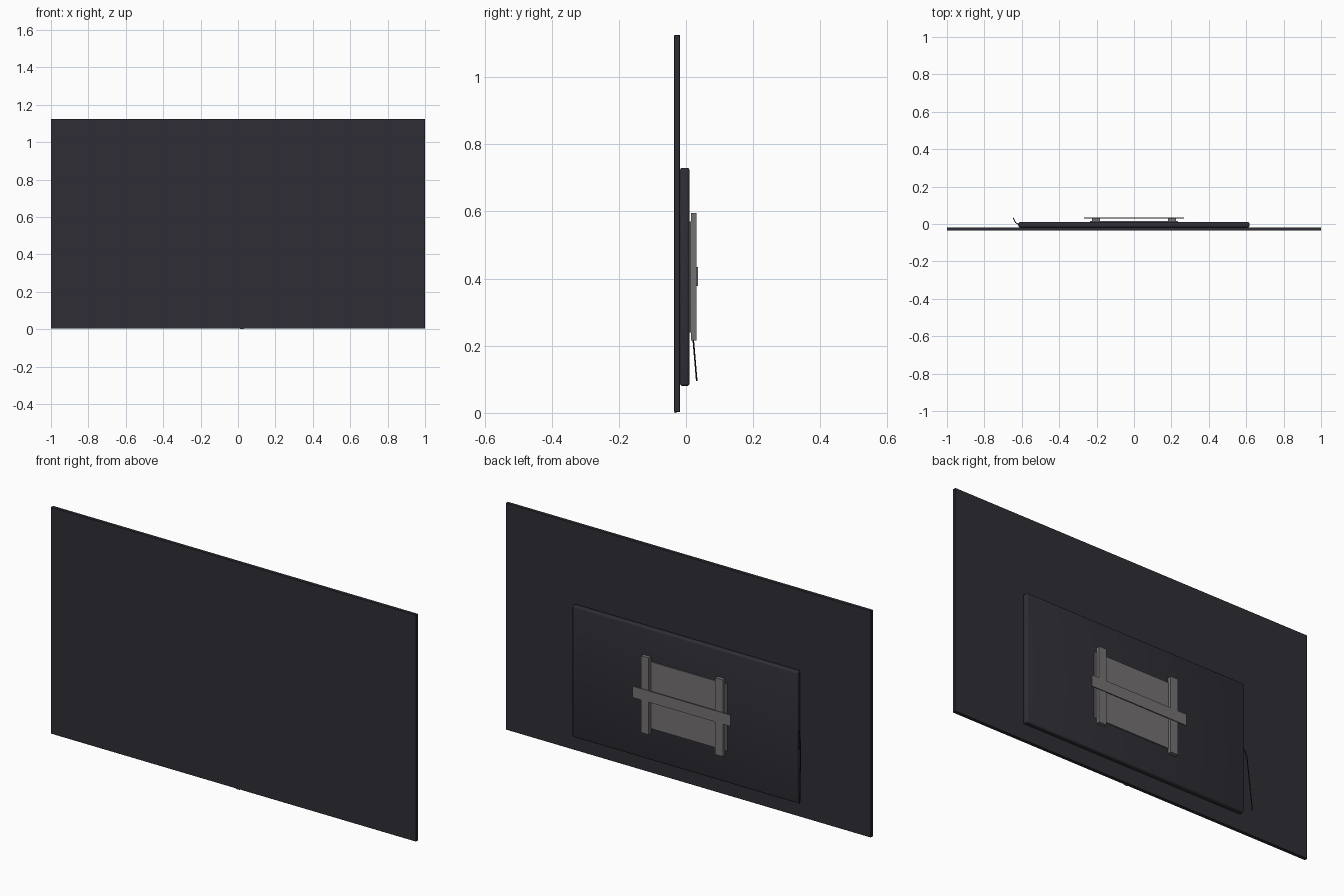
import bpy
import bmesh

if "Cube" in bpy.data.objects:
    bpy.data.objects.remove(bpy.data.objects["Cube"])


def material(name, rgb):
    m = bpy.data.materials.new(name)
    m.diffuse_color = (*rgb, 1)
    m.use_nodes = True
    m.node_tree.nodes["Principled BSDF"].inputs["Base Color"].default_value = m.diffuse_color
    return m


CASE = material("charcoal_case", (0.027, 0.027, 0.036))
STEEL = material("bracket_grey", (0.175, 0.165, 0.165))
BLACK = material("cable_black", (0.012, 0.012, 0.014))


def box(name, x, y, z, mat, bevel=0.0, segments=3):
    """Box given by its (min, max) range on each axis."""
    bm = bmesh.new()
    bmesh.ops.create_cube(bm, size=1)
    for v in bm.verts:
        for i, (lo, hi) in enumerate((x, y, z)):
            v.co[i] = lo if v.co[i] < 0 else hi
    if bevel:
        bmesh.ops.bevel(bm, geom=bm.edges[:], offset=bevel, segments=segments,
                        profile=0.5, affect='EDGES')
    me = bpy.data.meshes.new(name)
    bm.to_mesh(me)
    bm.free()
    me.materials.append(mat)
    ob = bpy.data.objects.new(name, me)
    bpy.context.collection.objects.link(ob)
    if bevel:
        bpy.context.view_layer.objects.active = ob
        ob.select_set(True)
        bpy.ops.object.shade_smooth_by_angle()
        ob.select_set(False)
    return ob


# Thin display panel and the rounded electronics housing behind it
box("screen_panel", (-1, 1), (-0.035, -0.018), (0.003, 1.125), CASE, 0.001, 1)
box("rear_housing", (-0.617, 0.617), (-0.018, 0.0105), (0.08, 0.73), CASE, 0.008)

# Small status light under the lower edge
box("status_light", (0.012, 0.032), (-0.034, -0.028), (0.0, 0.004), STEEL)

# Wall bracket: plate, two uprights, one crossbar
box("bracket_plate", (-0.235, 0.235), (0.0095, 0.0155), (0.24, 0.57), STEEL)
for side, s in (("left", -1), ("right", 1)):
    box("bracket_upright_" + side, tuple(sorted((s * 0.182, s * 0.224))),
        (0.0145, 0.0315), (0.215, 0.595), STEEL)
box("bracket_crossbar", (-0.268, 0.268), (0.0305, 0.035), (0.378, 0.434), STEEL)

# Row of sockets on the side of the housing
for i in range(4):
    z = 0.345 + i * 0.025
    box(f"socket_{i + 1}", (-0.6195, -0.612), (-0.008, 0.002), (z, z + 0.014), BLACK)

# Power cable hanging from the sockets
curve = bpy.data.curves.new("power_cable", 'CURVE')
curve.dimensions = '3D'
curve.bevel_depth = 0.0025
curve.bevel_resolution = 2
curve.use_fill_caps = True
path = [(-0.612, -0.003, 0.412), (-0.626, 0.002, 0.402),
        (-0.634, 0.009, 0.365), (-0.640, 0.021, 0.225), (-0.645, 0.032, 0.095)]
spline = curve.splines.new('POLY')
spline.points.add(len(path) - 1)
for p, co in zip(spline.points, path):
    p.co = (*co, 1)
curve.materials.append(BLACK)
bpy.context.collection.objects.link(bpy.data.objects.new("power_cable", curve))
